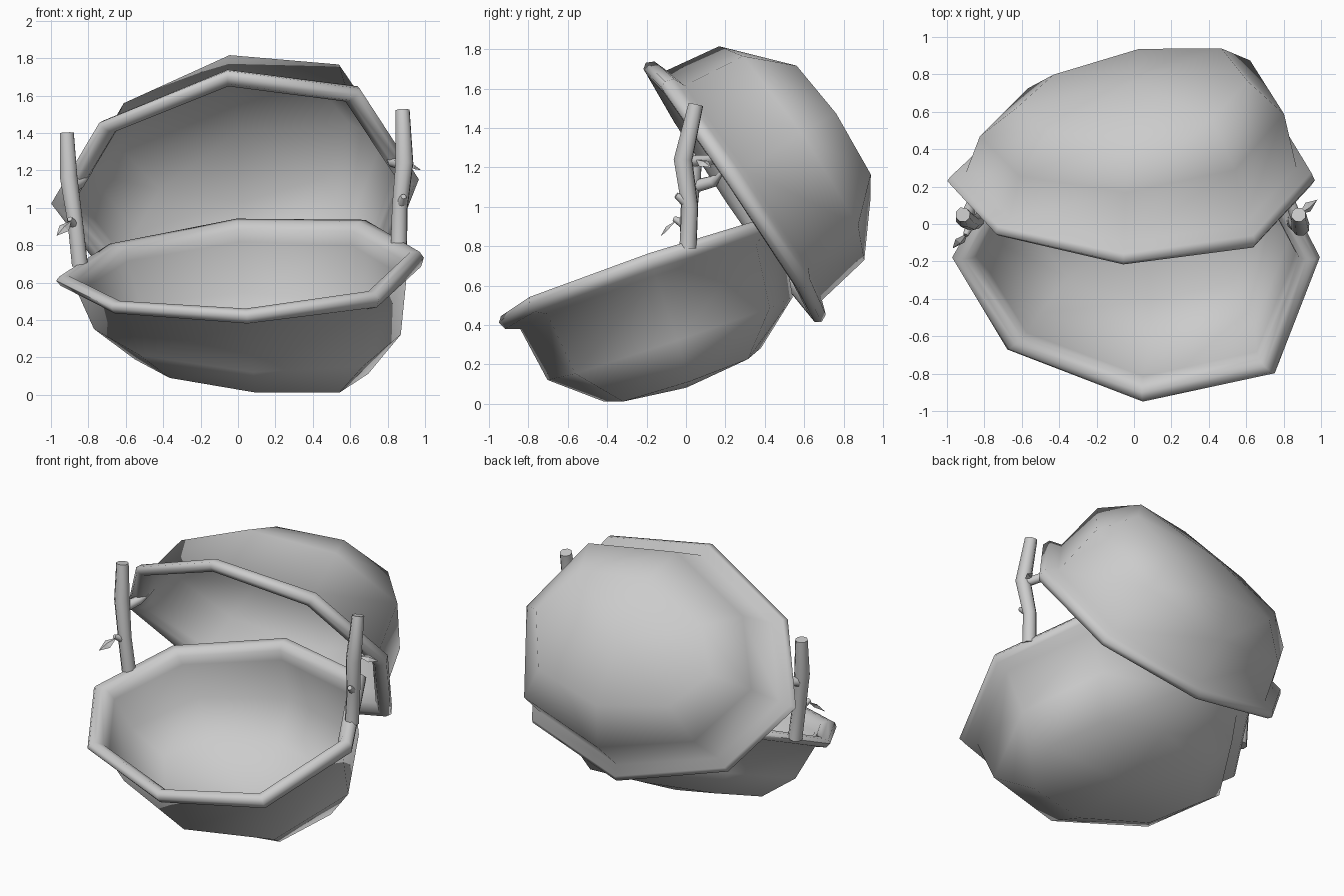
import bpy, bmesh
from math import radians
from mathutils import Matrix, Vector

if "Cube" in bpy.data.objects:
    bpy.data.objects.remove(bpy.data.objects["Cube"])

# Uneven octagonal outline shared by both bowl halves
OCT = [(.02, -.795), (.73, -.635), (.985, .02), (.70, .63),
       (0, .80), (-.70, .52), (-.985, .02), (-.70, -.50)]

# Section from outer base, round the lip, to inner base: (width scale, depth scale, height)
PROFILE = [(.63, .53, -.56), (.83, .825, -.365), (.90, .885, -.075),
           (.98, .975, -.05), (1, 1, -.01), (.98, .975, .018), (.93, .92, .02),
           (.885, .87, -.015), (.86, .85, -.08), (.80, .79, -.35), (.61, .51, -.535)]


def smooth(ob, angle):
    bpy.ops.object.select_all(action='DESELECT')
    ob.select_set(True)
    bpy.context.view_layer.objects.active = ob
    bpy.ops.object.shade_smooth_by_angle(angle=radians(angle))


def add_mesh(name, bm):
    me = bpy.data.meshes.new(name)
    bm.to_mesh(me)
    bm.free()
    ob = bpy.data.objects.new(name, me)
    bpy.context.collection.objects.link(ob)
    return ob


def bowl(name, center, pitch, roll):
    bm = bmesh.new()
    rings = []
    for sx, sy, h in PROFILE:
        # the body is deeper on the right than on the left
        rings.append([bm.verts.new((x * sx - h * .05, y * sy, h * (1 + .24 * x * sx)))
                      for x, y in OCT])
    n = len(OCT)
    for a, b in zip(rings, rings[1:]):
        for i in range(n):
            j = (i + 1) % n
            bm.faces.new((a[i], a[j], b[j], b[i]))
    for ring, h in ((rings[0], -.63), (rings[-1], -.60)):
        tip = bm.verts.new((.03, 0, h))
        for i in range(n):
            bm.faces.new((ring[i], ring[(i + 1) % n], tip))
    bmesh.ops.recalc_face_normals(bm, faces=bm.faces)
    bm.transform(Matrix.Translation(center) @ Matrix.Rotation(radians(-roll), 4, 'Y')
                 @ Matrix.Rotation(radians(pitch), 4, 'X'))
    smooth(add_mesh(name, bm), 62)


def tube(name, pts, radii):
    cu = bpy.data.curves.new(name, 'CURVE')
    cu.dimensions = '3D'
    cu.bevel_depth = 1
    cu.bevel_resolution = 2
    cu.use_fill_caps = True
    sp = cu.splines.new('POLY')
    sp.points.add(len(pts) - 1)
    for p, co, r in zip(sp.points, pts, radii):
        p.co = (*co, 1)
        p.radius = r
    ob = bpy.data.objects.new(name, cu)
    bpy.context.collection.objects.link(ob)
    bpy.ops.object.select_all(action='DESELECT')
    ob.select_set(True)
    bpy.context.view_layer.objects.active = ob
    bpy.ops.object.convert(target='MESH')
    smooth(bpy.context.object, 50)


def leaf(name, base, tip, width):
    base, tip = Vector(base), Vector(tip)
    d = tip - base
    side = d.cross(Vector((.5, -.3, 1))).normalized() * width
    mid = base + d * .5
    lift = side.cross(d).normalized() * .015
    bm = bmesh.new()
    b, l, m, r, t = [bm.verts.new(p) for p in (base, mid + side, mid + lift, mid - side, tip)]
    for f in ((b, m, l), (b, r, m), (l, m, t), (m, r, t)):
        bm.faces.new(f)
    add_mesh(name, bm)


# Lower and upper bowl halves
bowl("lower_bowl", (.01, -.2, .675), 18.7, 3.7)
bowl("upper_bowl", (-.015, .235, 1.065), 124, 3.7)

# Branch posts standing on the lower rim
R = [.046, .044, .05, .04]
tube("right_post", [(.86, .01, .79), (.865, .02, 1.0), (.89, -.015, 1.24), (.88, .05, 1.52)], R)
tube("left_post", [(-.845, .02, .69), (-.87, .01, .92), (-.905, .03, 1.16), (-.915, .05, 1.40)], R)

# Side twigs and knots
tube("right_twig", [(.88, 0, 1.23), (.83, .13, 1.24), (.78, .17, 1.31)], [.03, .028, .006])
tube("left_twig", [(-.9, .03, 1.10), (-.85, .14, 1.13), (-.78, .2, 1.20)], [.034, .03, .006])
tube("right_knot", [(.87, .01, 1.02), (.885, -.05, 1.06)], [.034, .015])
tube("left_knot", [(-.87, .01, .9), (-.90, -.06, .94)], [.03, .014])

# Leaves
leaf("right_leaf", (.88, .05, 1.24), (.98, .13, 1.20), .03)
leaf("left_leaf", (-.89, -.05, .93), (-.97, -.13, .85), .03)
